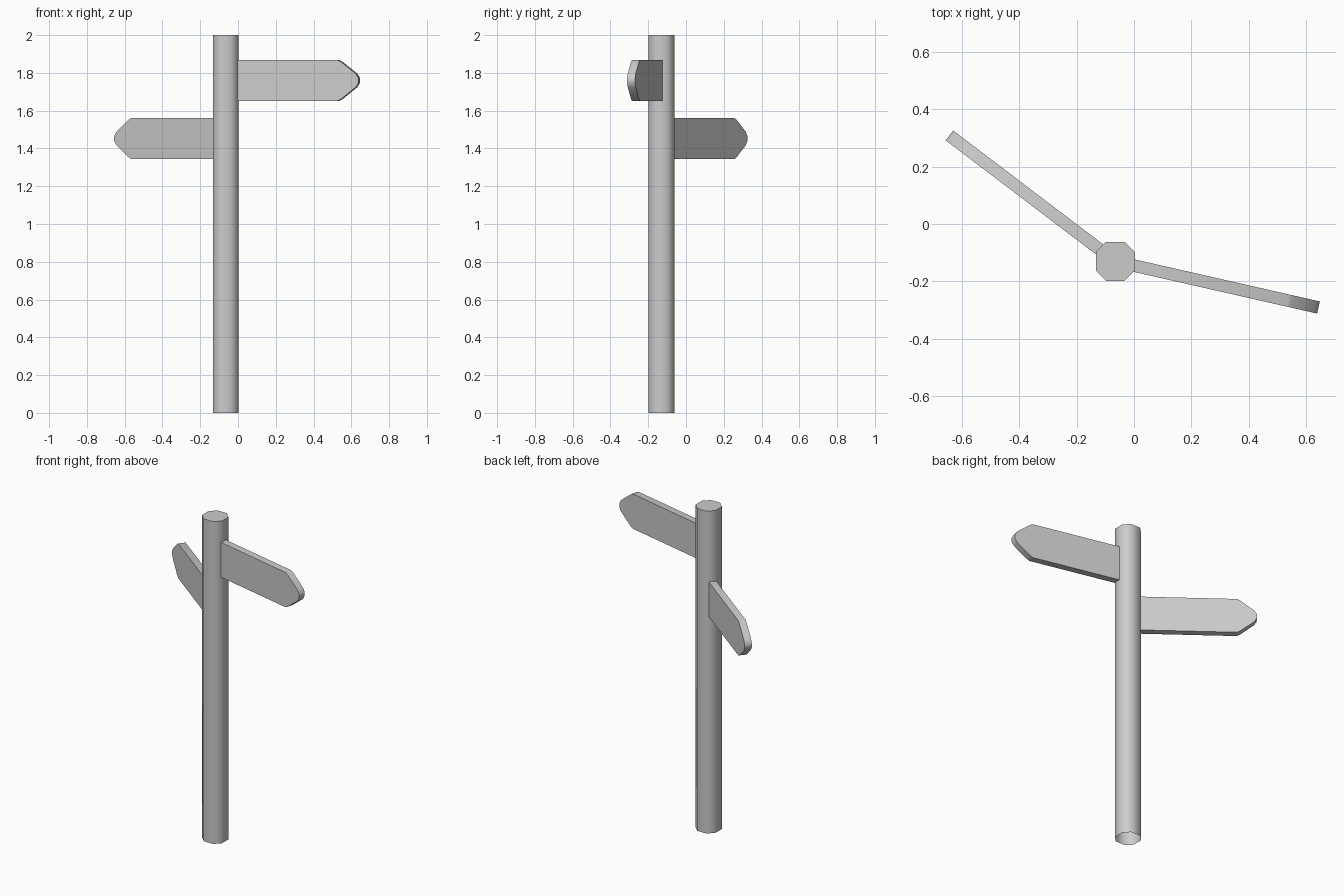
import bpy, bmesh, math
from mathutils import Matrix

if "Cube" in bpy.data.objects:
    bpy.data.objects.remove(bpy.data.objects["Cube"])

PX, PY = -0.065, -0.13   # post centre


def prism(name, outline, depth, matrix, open_start=False):
    """Extrude a 2D outline along local z and place it with a matrix."""
    bm = bmesh.new()
    base = bm.faces.new([bm.verts.new((x, y, 0)) for x, y in outline])
    ext = bmesh.ops.extrude_face_region(bm, geom=[base], use_keep_orig=True)
    verts = [g for g in ext["geom"] if isinstance(g, bmesh.types.BMVert)]
    bmesh.ops.translate(bm, verts=verts, vec=(0, 0, depth))
    bmesh.ops.recalc_face_normals(bm, faces=bm.faces)
    if open_start:
        low = [f for f in bm.faces if all(abs(v.co.z) < 1e-6 for v in f.verts)]
        bmesh.ops.delete(bm, geom=low, context='FACES_ONLY')
    bm.transform(matrix)
    mesh = bpy.data.meshes.new(name)
    bm.to_mesh(mesh)
    bm.free()
    ob = bpy.data.objects.new(name, mesh)
    bpy.context.collection.objects.link(ob)
    bpy.ops.object.select_all(action='DESELECT')
    ob.select_set(True)
    bpy.context.view_layer.objects.active = ob
    bpy.ops.object.shade_smooth_by_angle(angle=math.radians(50))
    return ob


# Post: chamfered square tube, open underneath
h, k = 0.068, 0.032
post = [(h, -k), (h, k), (k, h), (-k, h), (-h, k), (-h, -k), (-k, -h), (k, -h)]
prism("post", post, 2.0, Matrix.Translation((PX, PY, 0)), open_start=True)

# Sign boards: pointed plank with a rounded tip, turned about the post
half = [(0.045, 0.108), (0.612, 0.108), (0.630, 0.099), (0.710, 0.036), (0.725, 0.012)]
board = half + [(u, -v) for u, v in reversed(half)]
thick = 0.043


def sign(name, z, angle):
    m = (Matrix.Translation((PX, PY, z))
         @ Matrix.Rotation(math.radians(angle), 4, 'Z')
         @ Matrix.Rotation(math.radians(90), 4, 'X')
         @ Matrix.Translation((0, 0, -thick / 2)))
    prism(name, board, thick, m)


sign("upper_sign", 1.76, -12.8)
sign("lower_sign", 1.4525, 142.8)
